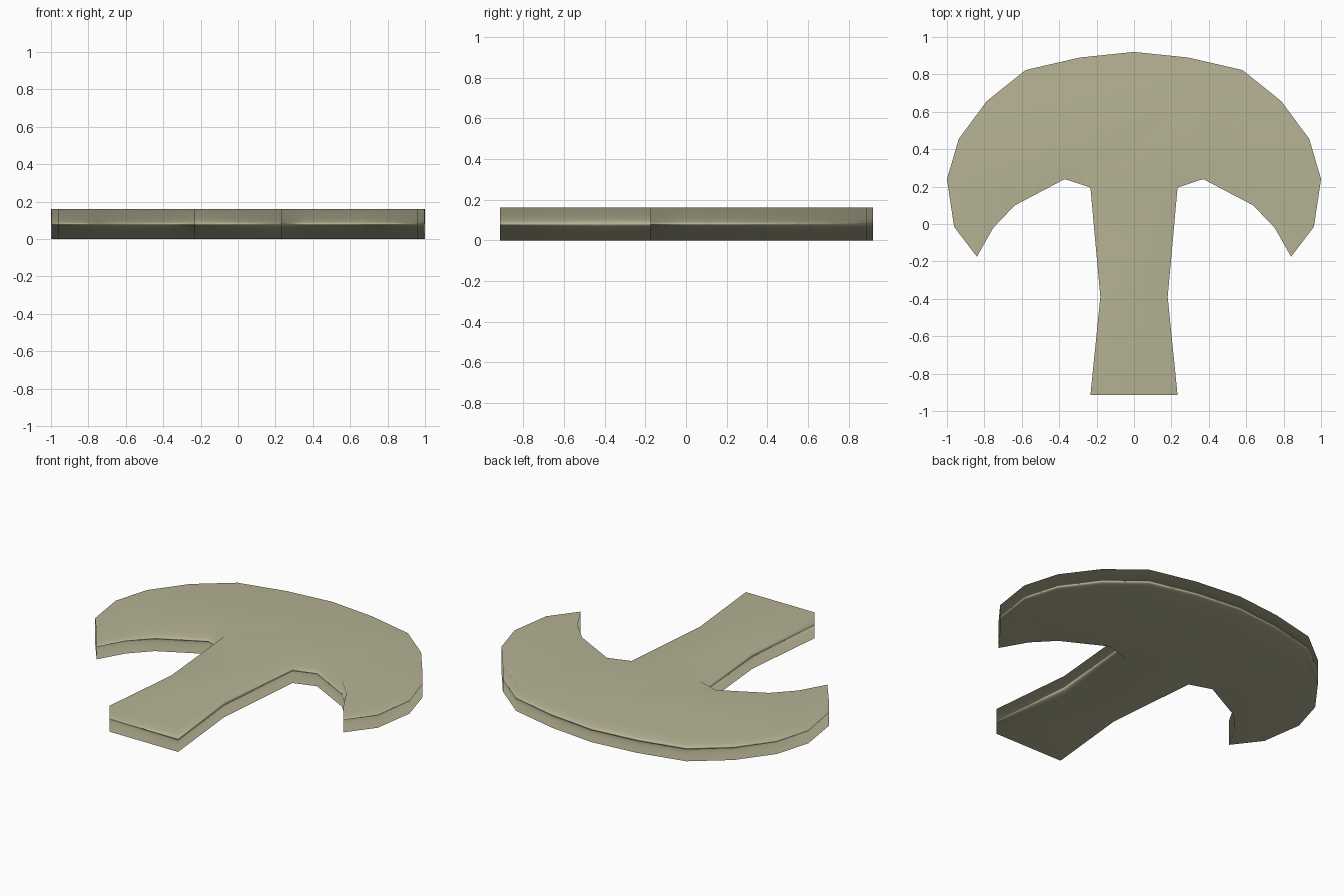
import bpy, bmesh

if "Cube" in bpy.data.objects:
    bpy.data.objects.remove(bpy.data.objects["Cube"])

THICKNESS = 0.16

# Right half of the outline, from top centre round to the foot of the stem
half = [(0.29, 0.89), (0.58, 0.823), (0.787, 0.657), (0.937, 0.455),
        (1.0, 0.24), (0.962, -0.015), (0.84, -0.175), (0.752, -0.02),
        (0.637, 0.10), (0.37, 0.24), (0.233, 0.195), (0.18, -0.39),
        (0.233, -0.915)]
outline = [(0, 0.92)] + half + [(-x, y) for x, y in reversed(half)]

# Flat mushroom slab: mirrored outline extruded upward
bm = bmesh.new()
base = bm.faces.new([bm.verts.new((x, y, 0)) for x, y in outline])
ext = bmesh.ops.extrude_face_region(bm, geom=[base], use_keep_orig=True)
top = [g for g in ext["geom"] if isinstance(g, bmesh.types.BMVert)]
bmesh.ops.translate(bm, verts=top, vec=(0, 0, THICKNESS))
bmesh.ops.recalc_face_normals(bm, faces=bm.faces[:])
for f in bm.faces:
    f.smooth = True
mesh = bpy.data.meshes.new("mushroom_slab")
bm.to_mesh(mesh)
bm.free()
slab = bpy.data.objects.new("mushroom_slab", mesh)
bpy.context.collection.objects.link(slab)

# Soft side shading while the large faces stay flat
soft = slab.modifiers.new("soft_sides", 'WEIGHTED_NORMAL')
soft.mode = 'FACE_AREA'
soft.weight = 50

# Pale olive material
olive = bpy.data.materials.new("pale_olive")
olive.diffuse_color = (0.47, 0.45, 0.30, 1)
olive.use_nodes = True
olive.node_tree.nodes["Principled BSDF"].inputs["Base Color"].default_value = olive.diffuse_color
mesh.materials.append(olive)
